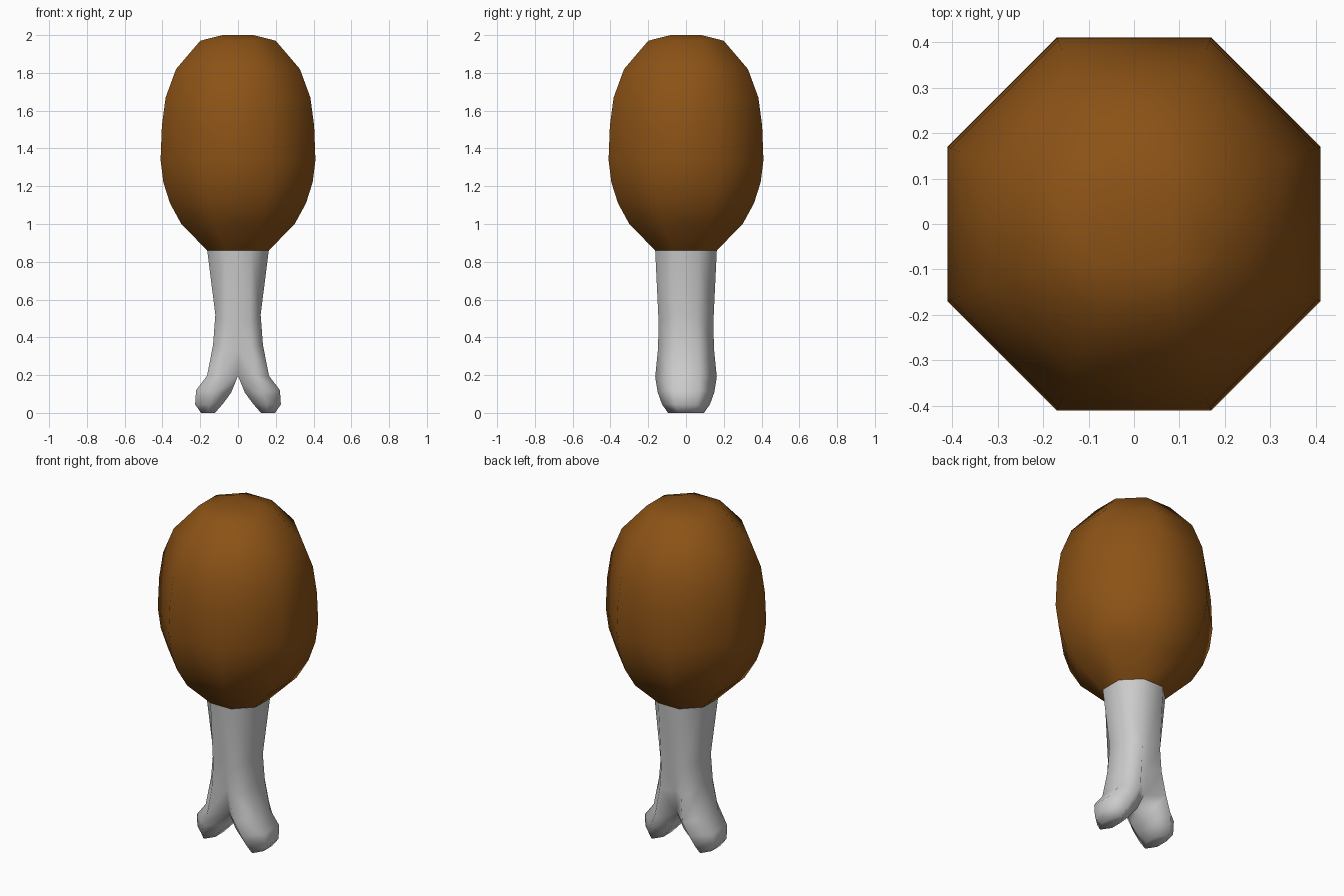
import bpy, bmesh, math

if "Cube" in bpy.data.objects:
    bpy.data.objects.remove(bpy.data.objects["Cube"])


def finish(bm, name, color=None):
    bmesh.ops.remove_doubles(bm, verts=bm.verts, dist=0.0005)
    bmesh.ops.recalc_face_normals(bm, faces=bm.faces)
    mesh = bpy.data.meshes.new(name)
    bm.to_mesh(mesh)
    bm.free()
    mesh.shade_smooth()
    obj = bpy.data.objects.new(name, mesh)
    bpy.context.collection.objects.link(obj)
    if color:
        mat = bpy.data.materials.new(name)
        mat.diffuse_color = color
        mat.use_nodes = True
        mat.node_tree.nodes["Principled BSDF"].inputs["Base Color"].default_value = mat.diffuse_color
        mesh.materials.append(mat)
    return obj


def bridge(bm, a, b, closed=True):
    n = len(a)
    for i in range(n if closed else n - 1):
        j = (i + 1) % n
        bm.faces.new((a[i], a[j], b[j], b[i]))


# Meat: octagonal rings (flat-side distance, height)
profile = [(0.163, 0.86), (0.30, 1.0), (0.36, 1.11), (0.395, 1.22), (0.41, 1.34),
           (0.403, 1.52), (0.383, 1.67), (0.328, 1.82), (0.20, 1.97)]
bm = bmesh.new()
rings = []
for a, z in profile:
    r = a / math.cos(math.pi / 8)
    rings.append([bm.verts.new((r * math.cos(t), r * math.sin(t), z))
                  for t in (math.pi / 8 + k * math.pi / 4 for k in range(8))])
for lo, hi in zip(rings, rings[1:]):
    bridge(bm, lo, hi)

# Meat crown: small square joined to the last octagon
q = 0.083
square = [bm.verts.new((x, y, 2.0)) for x, y in ((q, q), (-q, q), (-q, -q), (q, -q))]
top = rings[-1]
for k in range(4):
    i = 2 * k
    bm.faces.new((top[i], top[i + 1], square[k]))
    bm.faces.new((top[i + 1], top[(i + 2) % 8], square[(k + 1) % 4], square[k]))
bm.faces.new(square)
finish(bm, "meat", (0.26, 0.085, 0.008, 1))

# Bone: half sections, each as inner (x, y, z), middle (x, y, z), outer (x, y, z)
sections = [
    ((0, 0.163, 0.86), (0.068, 0.163, 0.86), (0.163, 0.068, 0.86)),
    ((0, 0.125, 0.50), (0.062, 0.145, 0.48), (0.120, 0.062, 0.52)),
    ((0, 0.105, 0.34), (0.070, 0.148, 0.34), (0.132, 0.065, 0.36)),
    ((0, 0.085, 0.196), (0.090, 0.163, 0.19), (0.164, 0.070, 0.196)),
    ((0.037, 0.075, 0.106), (0.128, 0.150, 0.11), (0.222, 0.070, 0.12)),
    ((0.080, 0.060, 0.048), (0.152, 0.127, 0.045), (0.227, 0.058, 0.045)),
    ((0.122, 0.040, 0.0), (0.160, 0.095, 0.0), (0.196, 0.040, 0.0)),
]
SPLIT = 3  # section where the two knuckles separate
bm = bmesh.new()
for s in (1, -1):
    loops = []
    for sec in sections:
        pts = [(s * x, -y, z) for x, y, z in sec] + [(s * x, y, z) for x, y, z in reversed(sec)]
        loops.append([bm.verts.new(p) for p in pts])
    for i, (hi, lo) in enumerate(zip(loops, loops[1:])):
        bridge(bm, hi, lo, closed=i >= SPLIT)
    bm.faces.new(loops[-1])
finish(bm, "bone")
